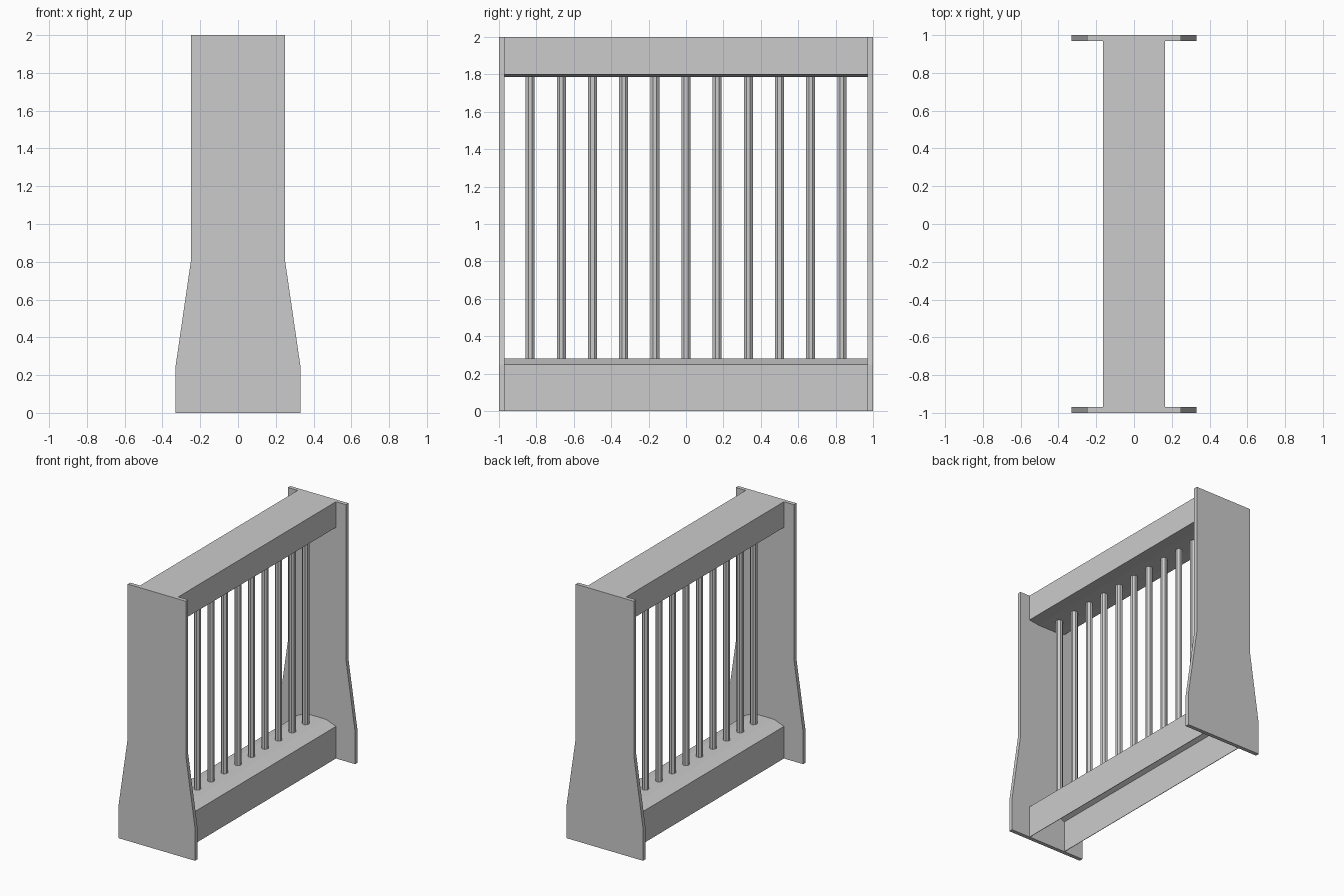
import bpy
import bmesh
from math import pi

cube = bpy.data.objects.get("Cube")
if cube:
    bpy.data.objects.remove(cube, do_unlink=True)

grey = bpy.data.materials.new("plain grey")
grey.use_nodes = True
colour = (0.6, 0.6, 0.6, 1)
grey.diffuse_color = colour
grey.node_tree.nodes["Principled BSDF"].inputs["Base Color"].default_value = colour


def extrude_profile(name, half, y0, y1):
    """Mirror a half outline (x, z) across x = 0 and extrude it along y."""
    outline = half + [(-x, z) for x, z in reversed(half)]
    bm = bmesh.new()
    face = bm.faces.new([bm.verts.new((x, y0, z)) for x, z in outline])
    moved = bmesh.ops.extrude_face_region(bm, geom=[face])["geom"]
    verts = [v for v in moved if isinstance(v, bmesh.types.BMVert)]
    bmesh.ops.translate(bm, verts=verts, vec=(0, y1 - y0, 0))
    bmesh.ops.recalc_face_normals(bm, faces=bm.faces)
    return add_object(name, bm)


def add_object(name, bm):
    mesh = bpy.data.meshes.new(name)
    bm.to_mesh(mesh)
    bm.free()
    mesh.materials.append(grey)
    obj = bpy.data.objects.new(name, mesh)
    bpy.context.collection.objects.link(obj)
    return obj


# End panels, flared towards the foot
panel = [(0.33, 0), (0.33, 0.25), (0.25, 0.8), (0.25, 2)]
extrude_profile("front_panel", panel, -1, -0.97)
extrude_profile("back_panel", panel, 0.97, 1)

# Top rail with a shallow curved underside
extrude_profile("top_rail", [(0.08, 1.787), (0.165, 1.8), (0.165, 2)], -0.97, 0.97)

# Bottom rail: thin channel, open below, with an arched top
t = 0.004
channel = [(0.165 - t, 0), (0.165, 0), (0.165, 0.25), (0.08, 0.282)]
inner = [(0.08, 0.282 - t), (0.165 - t, 0.25 - t)]
bm = bmesh.new()
path = channel + [(-x, z) for x, z in reversed(channel)]
path += [(-x, z) for x, z in reversed(inner)] + inner
bm.faces.new([bm.verts.new((x, -0.97, z)) for x, z in path])
moved = bmesh.ops.extrude_face_region(bm, geom=bm.faces[:])["geom"]
bmesh.ops.translate(bm, vec=(0, 1.94, 0),
                    verts=[v for v in moved if isinstance(v, bmesh.types.BMVert)])
bmesh.ops.recalc_face_normals(bm, faces=bm.faces)
add_object("bottom_rail", bm)

# Row of upright bars
for i in range(11):
    bpy.ops.mesh.primitive_cylinder_add(vertices=8, radius=0.026, depth=1.51,
                                        location=(0, (i - 5) / 6, 1.035),
                                        rotation=(0, 0, pi / 8))
    bar = bpy.context.object
    bar.name = f"bar_{i + 1}"
    bar.data.materials.append(grey)
